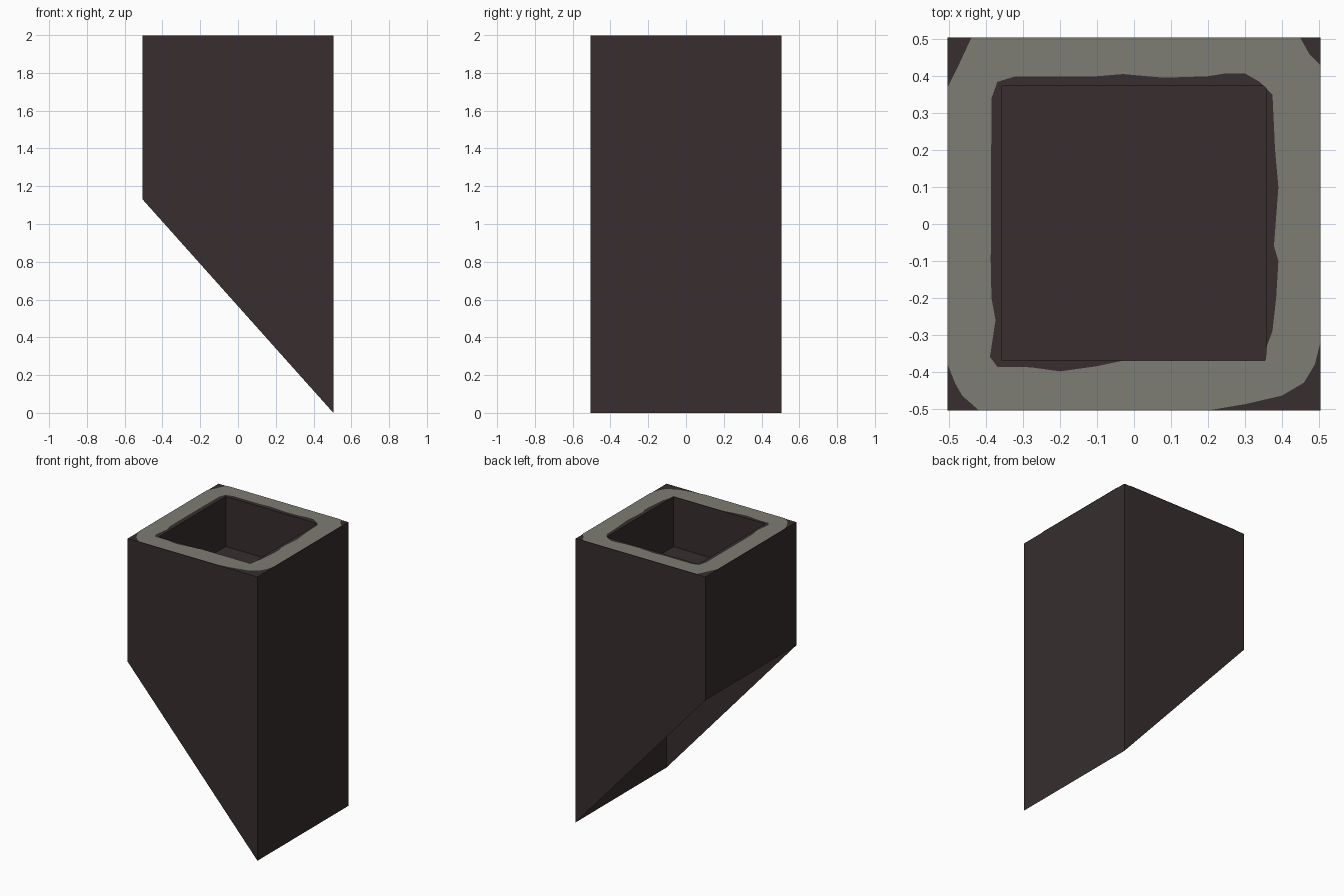
import bpy, bmesh

if "Cube" in bpy.data.objects:
    bpy.data.objects.remove(bpy.data.objects["Cube"])

HALF, TOP, SLOPE_TOP = 0.505, 2.0, 1.13
PLATE = 0.003            # stain plate offset above the rim
WELL_DEPTH = 0.355


def material(name, rgb):
    m = bpy.data.materials.new(name)
    m.diffuse_color = (*rgb, 1)
    m.use_nodes = True
    m.node_tree.nodes["Principled BSDF"].inputs["Base Color"].default_value = m.diffuse_color
    return m


def finish(name, bm, mat):
    me = bpy.data.meshes.new(name)
    bm.to_mesh(me)
    bm.free()
    me.materials.append(mat)
    ob = bpy.data.objects.new(name, me)
    bpy.context.collection.objects.link(ob)


dark = material("sooty_brown", (0.038, 0.027, 0.028))
grey = material("mortar_grey", (0.205, 0.205, 0.175))

# Chimney shaft: box with an open bottom cut along the roof slope
bm = bmesh.new()
bmesh.ops.create_cube(bm, size=2 * HALF)
for v in bm.verts:
    if v.co.z > 0:
        v.co.z = TOP - PLATE
    else:
        v.co.z = SLOPE_TOP if v.co.x < 0 else 0
bm.normal_update()
bmesh.ops.delete(bm, geom=[f for f in bm.faces if f.normal.z < -0.3],
                 context='FACES_ONLY')

# Flue well: inset the top, then push the inner face down
top = next(f for f in bm.faces if f.normal.z > 0.9)
bmesh.ops.inset_region(bm, faces=[top], thickness=0.14)
for v in top.verts:
    v.co.x = 0.357 if v.co.x > 0 else -0.357
    v.co.y = 0.374 if v.co.y > 0 else -0.37
bmesh.ops.inset_individual(bm, faces=[top], thickness=0)
for v in top.verts:
    v.co.z = TOP - WELL_DEPTH
finish("chimney_shaft", bm, dark)

# Mortar cap: thin uneven grey ring on the rim
outer = [(-.505, .37), (-.475, .43), (-.44, .505), (.45, .505), (.475, .46),
         (.505, .43), (.505, -.32), (.49, -.38), (.46, -.43), (.4, -.465),
         (.3, -.488), (.2, -.505), (-.42, -.505), (-.465, -.465),
         (-.485, -.43), (-.505, -.38)]
inner = [(.355, -.37), (.36, -.33), (.375, -.29), (.385, -.2), (.391, -.1),
         (.379, -.06), (.391, .1), (.382, .2), (.375, .35), (.34, .385),
         (.3, .408), (.25, .408), (.2, .4), (.08, .396), (-.03, .406),
         (-.1, .4), (-.32, .4), (-.37, .385), (-.386, .34), (-.388, -.1),
         (-.386, -.2), (-.375, -.26), (-.39, -.36), (-.37, -.387),
         (-.28, -.388), (-.2, -.399), (-.1, -.385), (-.03, -.37)]
bm = bmesh.new()
for loop in (outer, inner):
    vs = [bm.verts.new((x, y, TOP)) for x, y in loop]
    for a, b in zip(vs, vs[1:] + vs[:1]):
        bm.edges.new((a, b))
bmesh.ops.triangle_fill(bm, edges=bm.edges[:], use_beauty=True,
                        normal=(0, 0, 1))
finish("mortar_cap", bm, grey)
